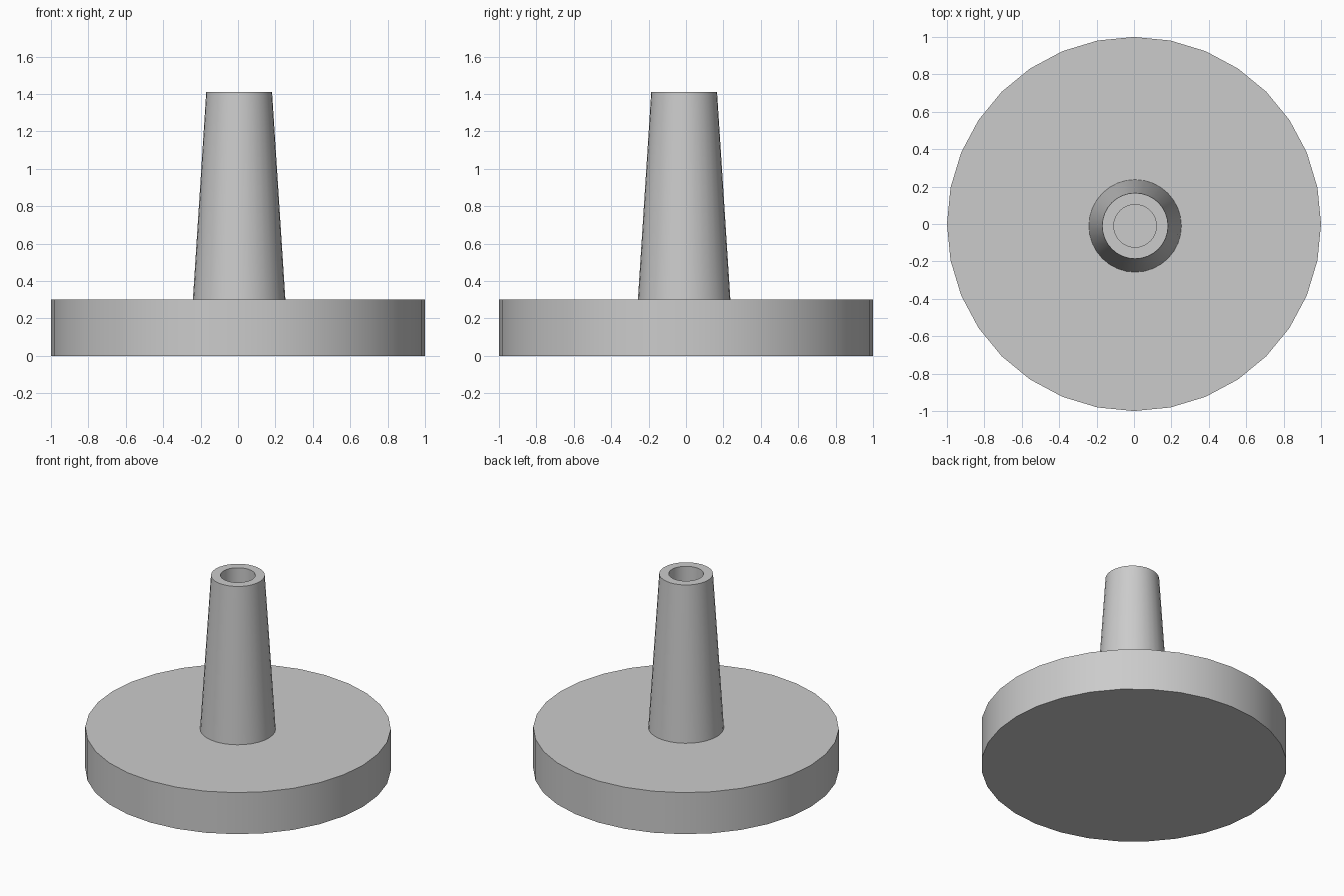
import bpy, bmesh
from math import radians, sin, cos, tau

cube = bpy.data.objects.get("Cube")
if cube:
    bpy.data.objects.remove(cube, do_unlink=True)

GREY = (0.6, 0.6, 0.6, 1)
mat = bpy.data.materials.new("plain grey")
mat.use_nodes = True
mat.diffuse_color = GREY
mat.node_tree.nodes["Principled BSDF"].inputs["Base Color"].default_value = GREY


def turned_part(name, profile, location=(0, 0, 0), sides=32):
    """Revolve (radius, height) points and cap both ends."""
    bm = bmesh.new()
    rings = [[bm.verts.new((r * cos(tau * i / sides), r * sin(tau * i / sides), z))
              for i in range(sides)] for r, z in profile]
    for low, high in zip(rings, rings[1:]):
        for i in range(sides):
            j = (i + 1) % sides
            bm.faces.new((low[i], low[j], high[j], high[i]))
    bm.faces.new(rings[0][::-1])
    bm.faces.new(rings[-1])
    mesh = bpy.data.meshes.new(name)
    bm.to_mesh(mesh)
    bm.free()
    mesh.materials.append(mat)
    obj = bpy.data.objects.new(name, mesh)
    obj.location = location
    bpy.context.collection.objects.link(obj)
    bpy.ops.object.select_all(action="DESELECT")
    obj.select_set(True)
    bpy.context.view_layer.objects.active = obj
    bpy.ops.object.shade_smooth_by_angle(angle=radians(30))
    return obj


# Round base plate
turned_part("base_plate", [(1, 0), (1, 0.3)])

# Tapered post with a straight blind bore
turned_part("tapered_post",
            [(0.248, 0.29), (0.176, 1.41), (0.114, 1.41), (0.114, 0.31)],
            location=(0.006, -0.01, 0))
